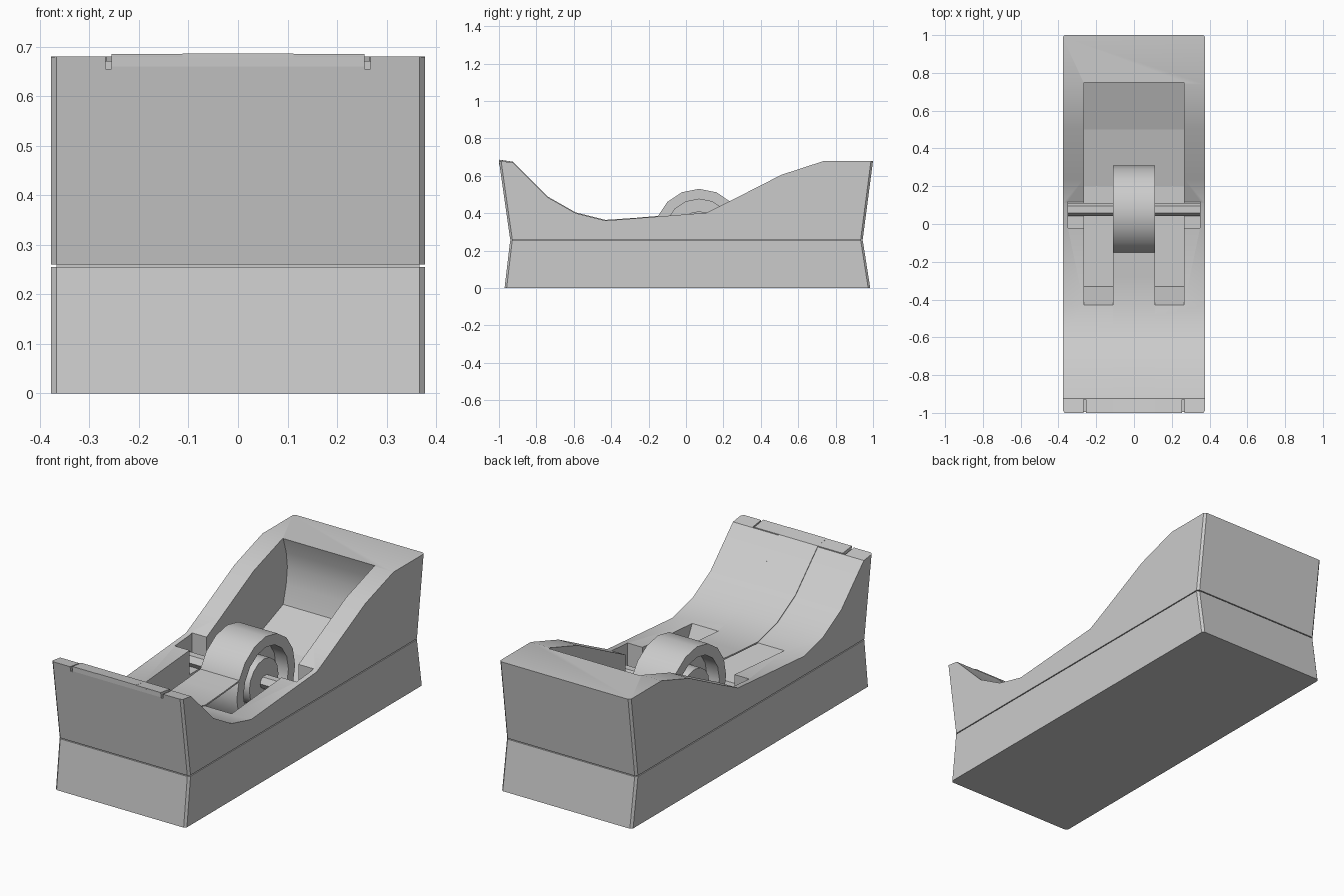
import bpy, bmesh
from math import cos, sin, pi, tau, radians
from mathutils import Vector

if "Cube" in bpy.data.objects:
    bpy.data.objects.remove(bpy.data.objects["Cube"])


def finish(name, bm, smooth=True):
    bmesh.ops.recalc_face_normals(bm, faces=bm.faces)
    me = bpy.data.meshes.new(name)
    bm.to_mesh(me)
    bm.free()
    ob = bpy.data.objects.new(name, me)
    bpy.context.collection.objects.link(ob)
    if smooth:
        shade(ob)
    return ob


def shade(ob, angle=32):
    bpy.ops.object.select_all(action='DESELECT')
    bpy.context.view_layer.objects.active = ob
    ob.select_set(True)
    bpy.ops.object.shade_smooth_by_angle(angle=radians(angle))


def prism(name, pts, x0, x1, chamfer=0, smooth=True):
    """Extrude a (y, z) side profile from x0 to x1, optionally chamfering the four upright corners."""
    bm = bmesh.new()
    f = bm.faces.new([bm.verts.new((x0, y, z)) for y, z in pts])
    ext = bmesh.ops.extrude_face_region(bm, geom=[f])['geom']
    for v in ext:
        if isinstance(v, bmesh.types.BMVert):
            v.co.x = x1
    if chamfer:
        bmesh.ops.recalc_face_normals(bm, faces=bm.faces)
        corners = []
        for e in bm.edges:
            a, b = e.verts[0].co, e.verts[1].co
            if abs(a.z - b.z) > 0.2 and min(abs(a.y), abs(b.y)) > 0.9:
                corners.append(e)
        bmesh.ops.bevel(bm, geom=corners, offset=chamfer, segments=1,
                        affect='EDGES', profile=0.5)
    return finish(name, bm, smooth)


def box(name, x0, x1, y0, y1, z0, z1):
    return prism(name, [(y0, z0), (y1, z0), (y1, z1), (y0, z1)], x0, x1, smooth=False)


def lathe(name, profile, cy, cz, n):
    """Spin a closed (x, radius) profile around an axis parallel to x."""
    bm = bmesh.new()
    vs = [bm.verts.new((x, cy, cz + r)) for x, r in profile]
    es = [bm.edges.new((vs[i], vs[(i + 1) % len(vs)])) for i in range(len(vs))]
    bmesh.ops.spin(bm, geom=vs + es, cent=(0, cy, cz), axis=(1, 0, 0),
                   angle=tau, steps=n, use_duplicate=False)
    bmesh.ops.remove_doubles(bm, verts=bm.verts, dist=1e-4)
    return finish(name, bm)


def cut(ob, cutter):
    cutter.hide_render = True
    m = ob.modifiers.new('cut', 'BOOLEAN')
    m.operation, m.solver, m.object = 'DIFFERENCE', 'EXACT', cutter
    bpy.context.view_layer.objects.active = ob
    bpy.ops.object.modifier_apply(modifier=m.name)
    bpy.data.objects.remove(cutter)


HW = 0.377          # body half width
CY, CZ = 0.07, 0.29  # roll centre

# Body: lower base, recessed seam, sculpted upper shell
base = prism('base', [(-.97, 0), (.985, 0), (.945, .255), (-.94, .255)], -HW, HW, .011)
seam = box('seam', -HW + .011, HW - .011, -.93, .935, .25, .265)
upper = prism('upper_body', [
    (-.94, .26), (.945, .26), (1, .68), (.74, .68), (.51, .605), (.24, .467),
    (.11, .402), (-.43, .36), (-.59, .40), (-.74, .485), (-.925, .67), (-1, .68)],
    -HW, HW, .011)

# Roll cavity with bulging back wall and sloped floor, cut through all body parts
cavity = [(-.43, .9), (-.43, .36), (-.33, .17), (.2, .17), (.5, .24), (.75, .337),
          (.775, .43), (.785, .52), (.775, .60), (.75, .68), (.75, .9)]
for part in (base, seam, upper):
    cut(part, prism('cavity_cutter', cavity, -.265, .265, smooth=False))

# Axle slots and thin grooves beside the cutting bar
cut(upper, box('slot_cutter', -.35, .35, -.02, .12, .255, .6))
for s in (-1, 1):
    cut(upper, box('groove_cutter', *sorted((s * .255, s * .267)), -1.1, -.93, .655, .8))
shade(upper)

# Cutting bar at the front lip
prism('cutting_bar', [(-.9995, .66), (-.925, .66), (-.925, .675), (-1, .685)], -.255, .255)

# Axle
prism('axle', [(CY + .007 + .035 * cos(i * pi / 3), CZ + .035 * sin(i * pi / 3))
               for i in range(6)], -.35, .35)

# Tape roll and its webbed hub
lathe('tape_roll', [(-.112, .185), (-.112, .24), (.112, .24), (.112, .185)], CY, CZ, 16)
lathe('hub', [(-.1, .03), (-.1, .12), (-.04, .12), (-.04, .19),
              (.04, .19), (.04, .12), (.1, .12), (.1, .03)], CY, CZ, 16)

# Loose tape running from the roll to the cutting bar
path = [(-.15, .385), (-.28, .374), (-.43, .364), (-.59, .404), (-.74, .489),
        (-.925, .675), (-1, .686)]
prism('tape_strip', path + [(y, z - .008) for y, z in reversed(path)], -.112, .112)
